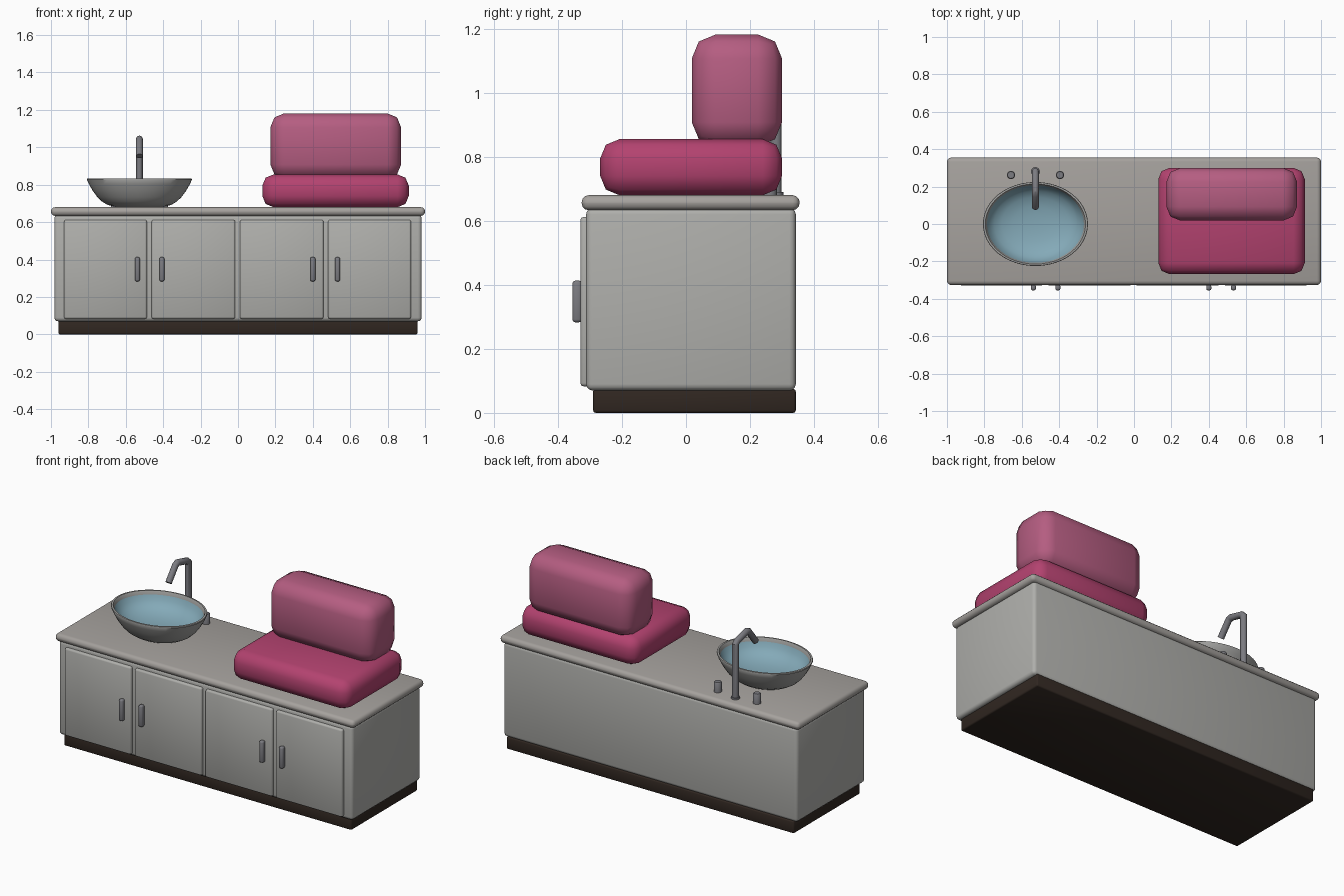
import bpy, bmesh, math
from mathutils import Vector

if "Cube" in bpy.data.objects:
    bpy.data.objects.remove(bpy.data.objects["Cube"])


def material(name, rgb):
    m = bpy.data.materials.new(name)
    m.diffuse_color = (*rgb, 1)
    m.use_nodes = True
    m.node_tree.nodes["Principled BSDF"].inputs["Base Color"].default_value = m.diffuse_color
    return m


STONE = material("warm_stone", (0.38, 0.36, 0.34))
PAINT = material("cabinet_paint", (0.43, 0.43, 0.41))
DARK = material("dark_wood", (0.03, 0.02, 0.015))
METAL = material("metal", (0.2, 0.2, 0.22))
PINK = material("seat_fabric", (0.45, 0.055, 0.16))
ROSE = material("back_fabric", (0.46, 0.11, 0.22))
BLUE = material("basin_blue", (0.23, 0.4, 0.48))
CERAMIC = material("ceramic", (0.36, 0.36, 0.35))


def finish(name, bm, mat, angle=40):
    bmesh.ops.recalc_face_normals(bm, faces=bm.faces)
    me = bpy.data.meshes.new(name)
    bm.to_mesh(me)
    bm.free()
    me.materials.append(mat)
    ob = bpy.data.objects.new(name, me)
    bpy.context.collection.objects.link(ob)
    bpy.ops.object.select_all(action='DESELECT')
    ob.select_set(True)
    bpy.context.view_layer.objects.active = ob
    bpy.ops.object.shade_smooth_by_angle(angle=math.radians(angle))
    return ob


def box(name, x, y, z, mat, bevel, segments=2):
    """Rounded box from (min, max) ranges."""
    bm = bmesh.new()
    bmesh.ops.create_cube(bm, size=1)
    for v in bm.verts:
        v.co = Vector([(r[0] + r[1]) / 2 + c * (r[1] - r[0])
                       for r, c in zip((x, y, z), v.co)])
    bmesh.ops.bevel(bm, geom=bm.edges[:], offset=bevel, segments=segments,
                    profile=0.5, affect='EDGES', clamp_overlap=True)
    return finish(name, bm, mat, 50)


def lathe(name, profile, cx, cy, mat, sy=1.0, n=32):
    """Revolve (radius, z) points about a vertical axis; zero radius is a pole."""
    bm = bmesh.new()
    rings = []
    for r, z in profile:
        if r == 0:
            rings.append([bm.verts.new((cx, cy, z))] * n)
        else:
            rings.append([bm.verts.new((cx + r * math.cos(math.tau * i / n),
                                        cy + sy * r * math.sin(math.tau * i / n), z))
                          for i in range(n)])
    for a, b in zip(rings, rings[1:]):
        for i in range(n):
            j = (i + 1) % n
            bm.faces.new(list(dict.fromkeys((a[i], a[j], b[j], b[i]))))
    return finish(name, bm, mat)


def tube(name, points, radius, mat, n=16):
    """Mitred pipe through points lying in the yz plane."""
    bm = bmesh.new()
    pts = [Vector(p) for p in points]
    side = Vector((1, 0, 0))
    rings = []
    for k, p in enumerate(pts):
        d0 = (p - pts[k - 1]).normalized() if k else (pts[1] - p).normalized()
        d1 = (pts[k + 1] - p).normalized() if k < len(pts) - 1 else d0
        t = (d0 + d1).normalized()
        up = t.cross(side) / t.dot(d0)
        rings.append([bm.verts.new(p + radius * (side * math.cos(math.tau * i / n)
                                                 + up * math.sin(math.tau * i / n)))
                      for i in range(n)])
    for a, b in zip(rings, rings[1:]):
        for i in range(n):
            j = (i + 1) % n
            bm.faces.new((a[i], a[j], b[j], b[i]))
    bm.faces.new(rings[0])
    bm.faces.new(rings[-1])
    return finish(name, bm, mat, 35)


# Cabinet
box("plinth", (-0.96, 0.96), (-0.29, 0.343), (0, 0.075), DARK, 0.008)
box("cabinet_body", (-0.982, 0.982), (-0.312, 0.343), (0.07, 0.64), PAINT, 0.02, 3)
box("countertop", (-1, 1), (-0.326, 0.355), (0.633, 0.68), STONE, 0.022, 3)

# Doors and their handles
doors = [(-0.93, -0.487, -0.538), (-0.462, -0.015, -0.407),
         (0.01, 0.457, 0.4), (0.482, 0.925, 0.532)]
for i, (x0, x1, hx) in enumerate(doors, 1):
    box(f"door_{i}", (x0, x1), (-0.33, -0.29), (0.083, 0.612), PAINT, 0.01)
    box(f"handle_{i}", (hx - 0.0135, hx + 0.0135), (-0.355, -0.325),
        (0.283, 0.413), METAL, 0.009)

# Cushions
box("seat_cushion", (0.13, 0.913), (-0.268, 0.3), (0.68, 0.855), PINK, 0.06)
box("back_cushion", (0.173, 0.872), (0.018, 0.3), (0.833, 1.182), ROSE, 0.075)

# Vessel basin: outer shell with rim, then the blue inside
BX, RATIO = -0.527, 0.8
lathe("basin", [(0, 0.678), (0.12, 0.68), (0.17, 0.692), (0.2, 0.71), (0.225, 0.734),
                (0.25, 0.768), (0.27, 0.803), (0.281, 0.828), (0.279, 0.833),
                (0.268, 0.834), (0.263, 0.826), (0.258, 0.807)],
      BX, 0, CERAMIC, RATIO, 48)
lathe("basin_inside", [(0.259, 0.812), (0.245, 0.785), (0.22, 0.76), (0.18, 0.74),
                       (0.12, 0.726), (0.06, 0.72), (0, 0.718)],
      BX, 0, BLUE, RATIO, 48)

# Faucet and two taps
tube("faucet", [(BX, 0.28, 0.675), (BX, 0.28, 1.005), (BX, 0.265, 1.02),
                (BX, 0.175, 1.043), (BX, 0.155, 1.035), (BX, 0.09, 0.953)], 0.0185, METAL)
lathe("faucet_base", [(0, 0.678), (0.024, 0.678), (0.024, 0.69), (0, 0.69)], BX, 0.28, METAL)
for side, x in (("left", BX - 0.131), ("right", BX + 0.131)):
    lathe(f"tap_{side}", [(0, 0.678), (0.022, 0.678), (0.022, 0.735),
                          (0.018, 0.74), (0, 0.74)], x, 0.262, METAL, n=20)
